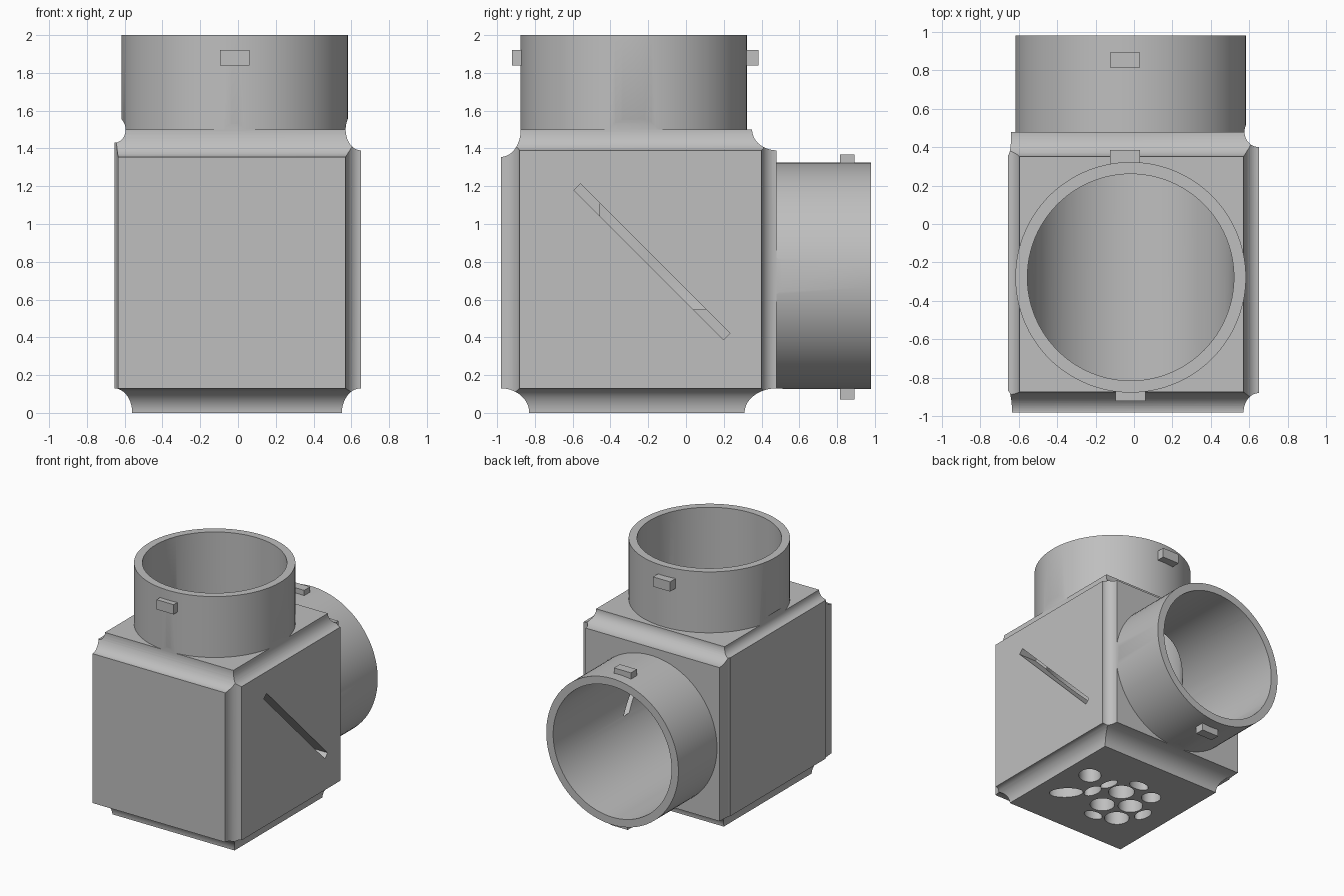
import bpy, bmesh, math
from mathutils import Matrix, Vector

if "Cube" in bpy.data.objects:
    bpy.data.objects.remove(bpy.data.objects["Cube"])

CX, CY, CZ = -0.0175, -0.2775, 0.725      # axes of the two pipes
X0, X1, Y0, Y1, Z1 = -0.655, 0.65, -0.98, 0.48, 1.5

grey = bpy.data.materials.new("plain_grey")
grey.diffuse_color = (0.52, 0.52, 0.52, 1)
grey.use_nodes = True
grey.node_tree.nodes["Principled BSDF"].inputs["Base Color"].default_value = grey.diffuse_color


def make(name, bm):
    bmesh.ops.recalc_face_normals(bm, faces=bm.faces[:])
    me = bpy.data.meshes.new(name)
    bm.to_mesh(me)
    bm.free()
    ob = bpy.data.objects.new(name, me)
    bpy.context.collection.objects.link(ob)
    me.materials.append(grey)
    return ob


def box(name, x0, x1, y0, y1, z0, z1):
    bm = bmesh.new()
    bmesh.ops.create_cube(bm, size=1, matrix=Matrix.Translation(
        ((x0 + x1) / 2, (y0 + y1) / 2, (z0 + z1) / 2))
        @ Matrix.Diagonal((x1 - x0, y1 - y0, z1 - z0, 1)))
    return make(name, bm)


def loft(name, rings):
    """Closed solid through matching rings of points."""
    bm = bmesh.new()
    vs = [[bm.verts.new(p) for p in r] for r in rings]
    n = len(vs[0])
    for a, b in zip(vs, vs[1:]):
        for i in range(n):
            j = (i + 1) % n
            bm.faces.new((a[i], a[j], b[j], b[i]))
    bm.faces.new(vs[0][::-1])
    bm.faces.new(vs[-1])
    return make(name, bm)


def rod(name, axis, center, radii, lo, hi, n=48, turn=0.0):
    """Elliptical rod along an axis; center and radii use the other two axes in order."""
    others = [k for k in range(3) if k != axis]
    ct, st = math.cos(turn), math.sin(turn)
    rings = []
    for h in (lo, hi):
        ring = []
        for i in range(n):
            t = 2 * math.pi * (i + 0.5) / n
            u, v = radii[0] * math.cos(t), radii[1] * math.sin(t)
            p = Vector((0, 0, 0))
            p[axis] = h
            p[others[0]] = center[0] + u * ct - v * st
            p[others[1]] = center[1] + u * st + v * ct
            ring.append(p)
        rings.append(ring)
    return loft(name, rings)


def combine(target, tool, op):
    m = target.modifiers.new("combine", 'BOOLEAN')
    m.operation, m.solver, m.object = op, 'EXACT', tool
    dg = bpy.context.evaluated_depsgraph_get()
    me = bpy.data.meshes.new_from_object(target.evaluated_get(dg))
    target.modifiers.clear()
    target.data = me
    bpy.data.objects.remove(tool)


# Box body with the two outer pipes
body = box("pipe_elbow_box", X0, X1, Y0, Y1, 0, Z1)
combine(body, rod("top_pipe", 2, (CX, CY), (0.6, 0.6), 1.2, 2.0, 96), 'UNION')
combine(body, rod("back_pipe", 1, (CX, CZ), (0.6, 0.6), 0.2, 0.98, 96), 'UNION')

# Hollow coves along the twelve box edges: axis, edge position, radii
coves = [
    (0, (Y0, Z1), (0.105, 0.145)), (0, (Y1, Z1), (0.13, 0.11)),
    (1, (X1, Z1), (0.08, 0.11)), (1, (X0, Z1), (0.06, 0.07)),
    (0, (Y0, 0), (0.15, 0.13)), (0, (Y1, 0), (0.17, 0.13)),
    (1, (X1, 0), (0.10, 0.13)), (1, (X0, 0), (0.095, 0.13)),
    (2, (X0, Y0), (0.02, 0.11)), (2, (X1, Y0), (0.08, 0.10)),
    (2, (X1, Y1), (0.075, 0.08)), (2, (X0, Y1), (0.016, 0.12)),
]
spans = [(X0 - 0.1, X1 + 0.1), (Y0 - 0.1, Y1 + 0.1), (-0.1, Z1 + 0.1)]
for axis, pos, radii in coves:
    combine(body, rod("cove", axis, pos, radii, *spans[axis]), 'DIFFERENCE')

# Mitred bore from the top opening to the back opening
R, N = 0.5375, 96
circle = [(R * math.cos(2 * math.pi * i / N), R * math.sin(2 * math.pi * i / N)) for i in range(N)]
bore = loft("bore", [
    [(CX + a, CY + b, 2.1) for a, b in circle],
    [(CX + a, CY + b, CZ + b) for a, b in circle],
    [(CX + a, 1.1, CZ + b) for a, b in circle]])
combine(body, bore, 'DIFFERENCE')

# Diagonal slot in the right wall
slot = box("slot", 0.49, 0.75, -0.56, 0.56, -0.025, 0.025)
slot.data.transform(Matrix.Translation((0, -0.18, 0.8)) @ Matrix.Rotation(math.radians(-45), 4, 'X'))
combine(body, slot, 'DIFFERENCE')

# Blind holes in the underside: x, y, radii, turn in degrees
holes = [
    (0.0, -0.15, 0.10, 0.10, 0), (-0.01, -0.39, 0.095, 0.095, 0),
    (-0.19, -0.27, 0.095, 0.095, 0), (-0.23, -0.48, 0.095, 0.095, 0),
    (0.18, -0.28, 0.085, 0.05, 90), (0.15, -0.12, 0.08, 0.04, 100),
    (-0.04, 0.01, 0.085, 0.05, 0), (-0.23, -0.07, 0.075, 0.075, 0),
    (-0.35, -0.31, 0.085, 0.05, 90), (-0.06, -0.56, 0.08, 0.05, 0),
    (0.32, -0.43, 0.13, 0.07, 135), (0.35, -0.11, 0.10, 0.085, 45),
]
for x, y, a, b, turn in holes:
    combine(body, rod("hole", 2, (x, y), (a, b), -0.1, 0.15, 32, math.radians(turn)), 'DIFFERENCE')

bpy.ops.object.select_all(action='DESELECT')
bpy.context.view_layer.objects.active = body
body.select_set(True)
bpy.ops.object.shade_smooth_by_angle(angle=math.radians(30))

# Locking tabs on the pipes
box("top_pipe_front_tab", -0.095, 0.06, -0.92, -0.865, 1.84, 1.92)
box("top_pipe_back_tab", -0.125, 0.03, 0.31, 0.385, 1.84, 1.92)
box("back_pipe_upper_tab", -0.125, 0.03, 0.815, 0.892, 1.31, 1.367)
box("back_pipe_lower_tab", -0.095, 0.06, 0.815, 0.892, 0.07, 0.14)
